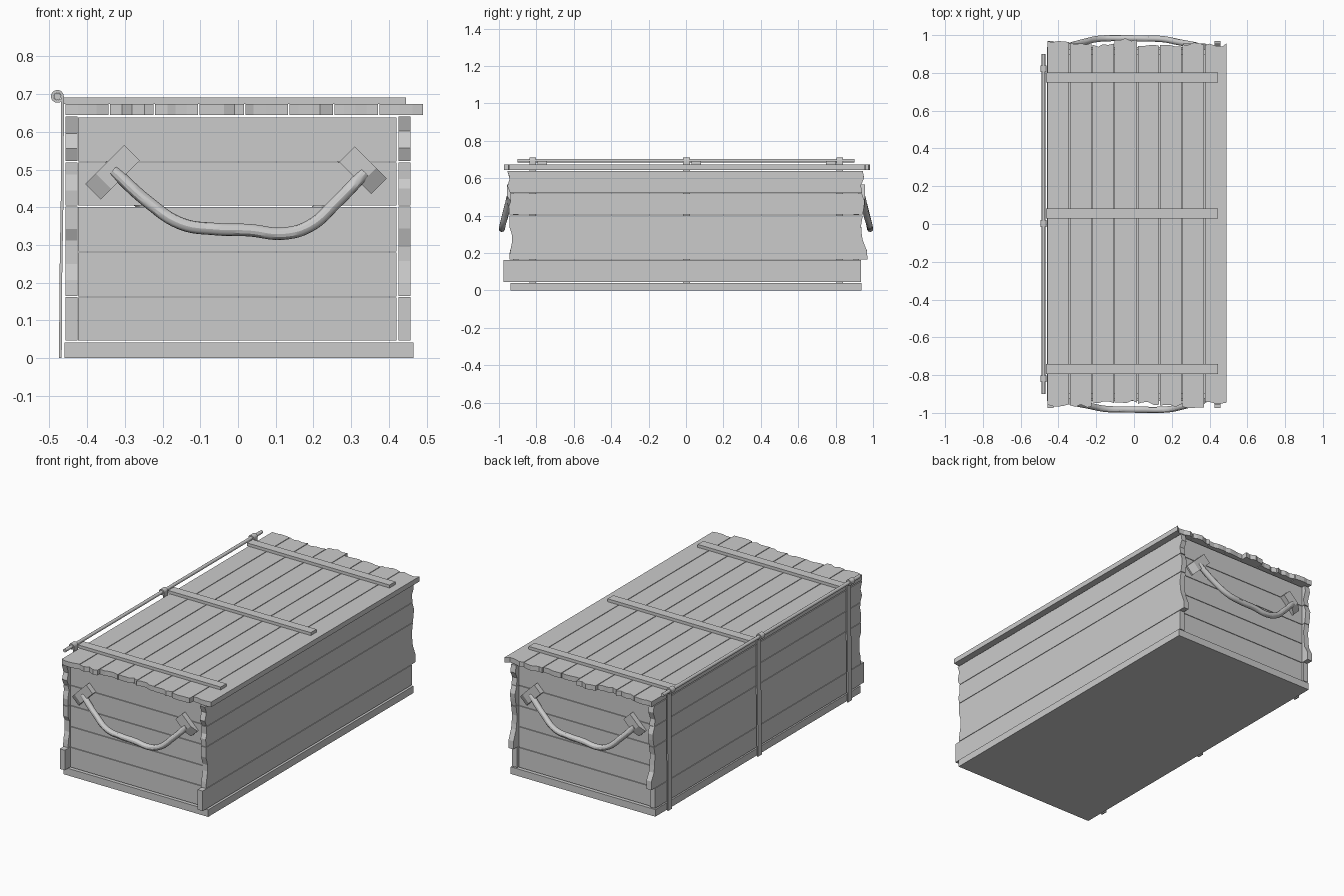
import bpy, bmesh, math, random
from mathutils import Vector, Matrix

if "Cube" in bpy.data.objects:
    bpy.data.objects.remove(bpy.data.objects["Cube"])

random.seed(7)


def add(name, bm):
    bmesh.ops.recalc_face_normals(bm, faces=bm.faces[:])
    me = bpy.data.meshes.new(name)
    bm.to_mesh(me)
    bm.free()
    ob = bpy.data.objects.new(name, me)
    bpy.context.collection.objects.link(ob)
    return ob


def box(name, lo, hi):
    bm = bmesh.new()
    bmesh.ops.create_cube(bm, size=1)
    for v in bm.verts:
        v.co = [l + (c + 0.5) * (h - l) for c, l, h in zip(v.co, lo, hi)]
    return add(name, bm)


def prism(name, pts, vec):
    bm = bmesh.new()
    f = bm.faces.new([bm.verts.new(p) for p in pts])
    ext = bmesh.ops.extrude_face_region(bm, geom=[f])["geom"]
    bmesh.ops.translate(bm, vec=vec, verts=[v for v in ext if isinstance(v, bmesh.types.BMVert)])
    return add(name, bm)


def plank(name, front, back, a, b, mapper, vec, rough=True):
    """Board along y from a to b across, with broken ends."""
    def end(ys):
        n = len(ys)
        out = []
        for i, y in enumerate(ys):
            t = i / (n - 1)
            if rough and 0 < i < n - 1:
                t += random.uniform(-0.06, 0.06)
            out.append((y, a + (b - a) * t))
        return out
    outline = end(front) + end(back)[::-1]
    return prism(name, [mapper(y, t) for y, t in outline], vec)


# base board
box("base_board", (-0.46, -0.937, 0), (0.465, 0.937, 0.041))

# long side walls: z range, front end, back end
walls = [
    (0.046, 0.162, (-0.975, -0.975), (0.935, 0.935)),
    (0.165, 0.402, (-0.945, -0.942, -0.93, -0.93, -0.945, -0.945),
     (0.97, 0.968, 0.945, 0.94, 0.936, 0.945)),
    (0.405, 0.519, (-0.945, -0.948, -0.938, -0.94), (0.945, 0.952, 0.955, 0.94)),
    (0.522, 0.640, (-0.94, -0.955, -0.942, -0.956), (0.942, 0.935, 0.952, 0.945)),
]
for i, (z0, z1, f, b) in enumerate(walls):
    for side, x in (("left", -0.457), ("right", 0.425)):
        plank(f"{side}_wall_plank_{i + 1}", f, b, z0, z1,
              lambda y, t, x=x: (x, y, t), (0.032, 0, 0))

# end walls
levels = [0.046, 0.163, 0.283, 0.404, 0.521, 0.641]
for i in range(5):
    for side, y in (("front", -0.925), ("back", 0.895)):
        box(f"{side}_wall_plank_{i + 1}", (-0.424, y, levels[i]),
            (0.42, y + 0.03, levels[i + 1] - 0.003))

# lid planks
seams = [-0.457, -0.34, -0.22, -0.102, 0.02, 0.137, 0.256, 0.375, 0.495]
fronts = [-0.957, -0.963, -0.946, -0.938, -0.95, -0.96, -0.964, -0.942]
backs = [0.968, 0.958, 0.947, 0.978, 0.948, 0.943, 0.955, 0.95]
for i in range(8):
    j = lambda c: [c + random.uniform(-0.01, 0.008) for _ in range(5)]
    plank(f"lid_plank_{i + 1}", j(fronts[i]), j(backs[i]), seams[i], seams[i + 1] - 0.004,
          lambda y, t: (t, y, 0.645), (0, 0, 0.029))

# flat straps across the lid
for i, y in enumerate((-0.768, 0.055, 0.775)):
    box(f"lid_strap_{i + 1}", (-0.467, y - 0.026, 0.674), (0.445, y + 0.026, 0.691))

# hinge straps down the left side, curled around the rod
cx, cz, r = -0.479, 0.694, 0.0135
path = [(-0.471, 0), (-0.47, 0.2), (-0.466, 0.45), (-0.4655, 0.62)]
path += [(cx + r * math.cos(a), cz + r * math.sin(a))
         for a in (math.radians(22.5 * k) for k in range(15))]
for i, y in enumerate((-0.819, 0.003, 0.822)):
    bm = bmesh.new()
    rows = [[bm.verts.new((x, y + s, z)) for s in (-0.018, 0.018)] for x, z in path]
    for p, q in zip(rows, rows[1:]):
        bm.faces.new((p[0], p[1], q[1], q[0]))
    ob = add(f"hinge_strap_{i + 1}", bm)
    m = ob.modifiers.new("thickness", "SOLIDIFY")
    m.thickness = 0.007
    m.offset = 0

# hinge rod
bm = bmesh.new()
bmesh.ops.create_cone(bm, cap_ends=True, segments=16, radius1=0.0095, radius2=0.0095, depth=1.8,
                      matrix=Matrix.Translation((cx, 0, cz)) @ Matrix.Rotation(math.pi / 2, 4, "X"))
rod = add("hinge_rod", bm)


def smooth(ob):
    bpy.ops.object.select_all(action="DESELECT")
    ob.select_set(True)
    bpy.context.view_layer.objects.active = ob
    bpy.ops.object.shade_smooth_by_angle()


smooth(rod)


def bracket(name, cx, cz, length, angle):
    """Tilted block with a sloping outer end."""
    u = Vector((math.cos(angle), 0, math.sin(angle)))
    w = Vector((-math.sin(angle), 0, math.cos(angle))) * 0.058
    c = Vector((cx, -0.923, cz)) - w / 2
    h = length / 2
    prof = [(-h, 0), (h, 0), (h, 0.033), (-h + 0.04, 0.033), (-h, 0.012)]
    return prism(name, [c + u * s + Vector((0, -d, 0)) for s, d in prof], w)


# rope handle and its brackets, repeated on the back by a half turn
handle_path = [(-0.33, -0.945, 0.497), (-0.24, -0.962, 0.415), (-0.15, -0.979, 0.356),
               (-0.06, -0.982, 0.342), (0.03, -0.983, 0.339), (0.12, -0.984, 0.33),
               (0.19, -0.98, 0.35), (0.26, -0.965, 0.412), (0.335, -0.945, 0.49)]
cu = bpy.data.curves.new("handle_path", "CURVE")
cu.dimensions = "3D"
cu.bevel_depth = 0.0165
cu.bevel_resolution = 4
cu.use_fill_caps = True
sp = cu.splines.new("BEZIER")
sp.resolution_u = 6
sp.bezier_points.add(len(handle_path) - 1)
for bp, co in zip(sp.bezier_points, handle_path):
    bp.co = co
    bp.handle_left_type = bp.handle_right_type = "AUTO"
tmp = bpy.data.objects.new("handle_path", cu)
bpy.context.collection.objects.link(tmp)
bpy.context.view_layer.update()
me = bpy.data.meshes.new_from_object(tmp.evaluated_get(bpy.context.evaluated_depsgraph_get()))
bpy.data.objects.remove(tmp)
handle = bpy.data.objects.new("front_handle", me)
bpy.context.collection.objects.link(handle)
smooth(handle)
parts = [handle,
         bracket("front_bracket_left", -0.333, 0.493, 0.147, math.radians(45)),
         bracket("front_bracket_right", 0.332, 0.498, 0.12, math.radians(-45) + 0.0)]
for ob in parts:
    twin = ob.copy()
    twin.name = ob.name.replace("front", "back")
    twin.rotation_euler.z = math.pi
    bpy.context.collection.objects.link(twin)

# right bracket slopes at its outer, lower end
for ob in bpy.data.objects:
    if "bracket_right" in ob.name and ob.name.startswith("front"):
        ob.data.transform(Matrix.Translation((0.332, 0, 0.498)) @ Matrix.Rotation(math.pi, 4, "Y")
                          @ Matrix.Translation((-0.332, 0, -0.498)))
